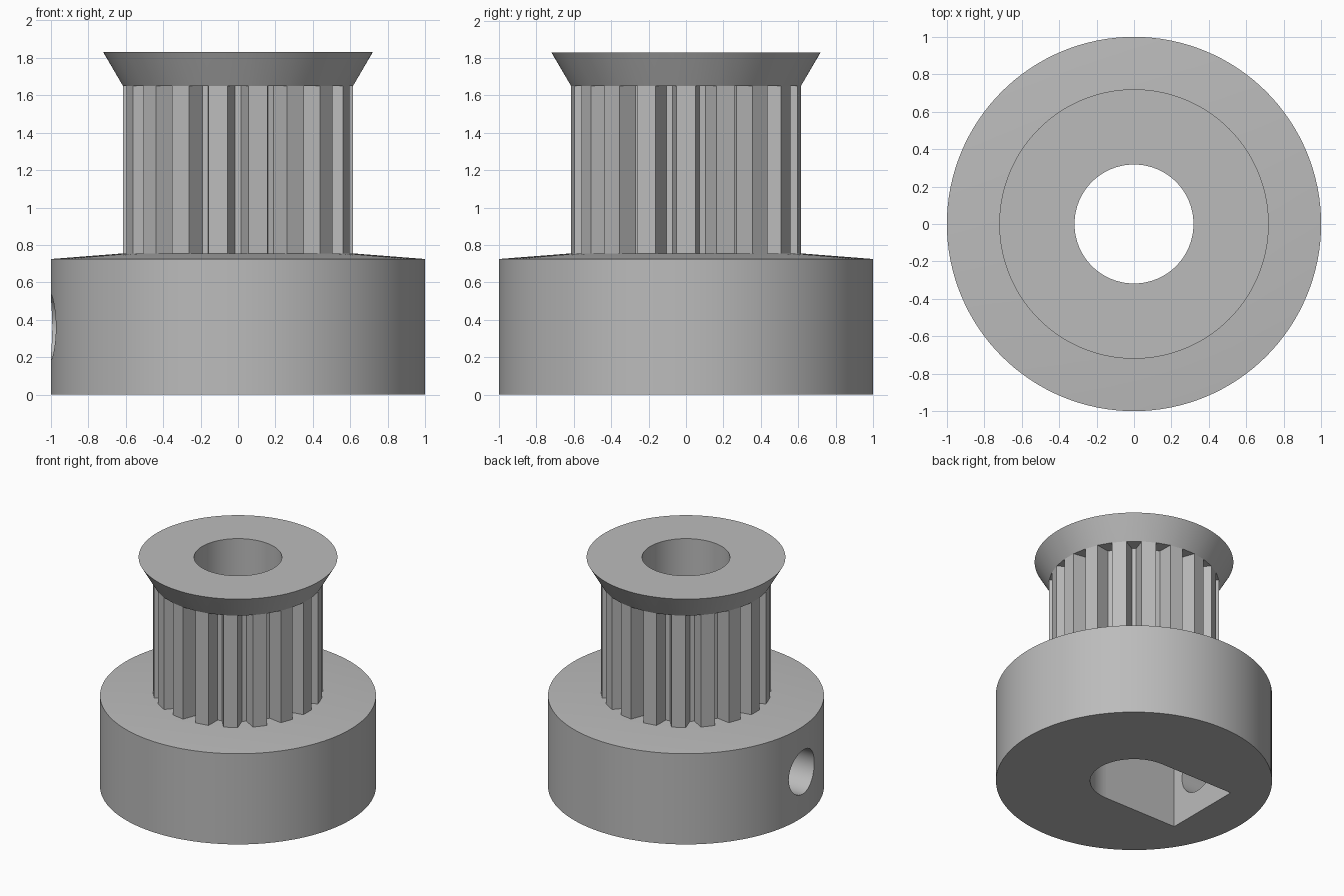
import bpy, bmesh, math

cube = bpy.data.objects.get("Cube")
if cube:
    bpy.data.objects.remove(cube, do_unlink=True)

TEETH = 18
TIP, ROOT = 0.617, 0.51            # tooth tip and groove radius
TIP_HALF, ROOT_HALF = 4.8, 1.8     # half angles of tooth top and groove floor
HUB_Z, BARREL_Z, RIM_Z, TOP_Z = 0.725, 0.755, 1.65, 1.83
BORE = 0.318

grey = bpy.data.materials.new("plain grey")
grey.use_nodes = True
colour = (0.5, 0.5, 0.5, 1)
grey.diffuse_color = colour
grey.node_tree.nodes["Principled BSDF"].inputs["Base Color"].default_value = colour


def polar(r, deg, z):
    a = math.radians(deg)
    return (r * math.cos(a), r * math.sin(a), z)


def circle(r, z, n=128):
    return [polar(r, 360 * i / n, z) for i in range(n)]


def tooth_tips(z):
    return [polar(TIP, 360 * i / TEETH + s * TIP_HALF, z)
            for i in range(TEETH) for s in (-1, 1)]


def tooth_outline(z):
    pitch = 360 / TEETH
    points = []
    for i in range(TEETH):
        mid, gap = i * pitch, (i + 0.5) * pitch
        points += [polar(TIP, mid - TIP_HALF, z), polar(TIP, mid + TIP_HALF, z),
                   polar(ROOT, gap - ROOT_HALF, z), polar(ROOT, gap + ROOT_HALF, z)]
    return points


def finish(name, bm):
    bmesh.ops.recalc_face_normals(bm, faces=bm.faces)
    mesh = bpy.data.meshes.new(name)
    bm.to_mesh(mesh)
    bm.free()
    mesh.materials.append(grey)
    obj = bpy.data.objects.new(name, mesh)
    bpy.context.collection.objects.link(obj)
    return obj


def hull(name, points):
    """Solid wrapped tightly round the given points."""
    bm = bmesh.new()
    verts = [bm.verts.new(p) for p in points]
    bmesh.ops.convex_hull(bm, input=verts)
    bmesh.ops.dissolve_limit(bm, angle_limit=0.001, verts=bm.verts, edges=bm.edges)
    return finish(name, bm)


def prism(name, points, height):
    bm = bmesh.new()
    face = bm.faces.new([bm.verts.new(p) for p in points])
    top = bmesh.ops.extrude_face_region(bm, geom=[face])["geom"]
    bmesh.ops.translate(bm, vec=(0, 0, height),
                        verts=[v for v in top if isinstance(v, bmesh.types.BMVert)])
    return finish(name, bm)


def cut(obj, cutters):
    for c in cutters:
        mod = obj.modifiers.new(c.name, 'BOOLEAN')
        mod.operation, mod.solver, mod.object = 'DIFFERENCE', 'EXACT', c
    graph = bpy.context.evaluated_depsgraph_get()
    mesh = bpy.data.meshes.new_from_object(obj.evaluated_get(graph))
    obj.modifiers.clear()
    obj.data = mesh


# Solid parts: wide hub with sloped top, toothed barrel, flared rim
hub = hull("hub", circle(1, 0) + circle(1, HUB_Z) + tooth_tips(BARREL_Z))
barrel = prism("toothed_barrel", tooth_outline(BARREL_Z), RIM_Z - BARREL_Z)
rim = hull("flared_rim", tooth_tips(RIM_Z) + circle(0.72, TOP_Z))

# Cutters: shaft bore, square pocket beside it, screw hole through the side
bore = prism("bore_cutter", circle(BORE, -0.5, 96), 3)
pocket = prism("pocket_cutter", [(-0.647, -BORE, -0.5), (0, -BORE, -0.5),
                                 (0, BORE, -0.5), (-0.647, BORE, -0.5)], 1.15)
screw = prism("screw_cutter", circle(0.175, 0, 48), 1.2)
screw.rotation_euler = (0, -math.pi / 2, 0)
screw.location = (-0.1, -0.055, 0.36)

cut(hub, [bore, pocket, screw])
cut(barrel, [bore])
cut(rim, [bore])
for helper in (bore, pocket, screw):
    bpy.data.objects.remove(helper, do_unlink=True)

# Smooth the round walls, keep the corners crisp
for part in (hub, barrel, rim):
    bpy.ops.object.select_all(action='DESELECT')
    part.select_set(True)
    bpy.context.view_layer.objects.active = part
    bpy.ops.object.shade_smooth_by_angle(angle=math.radians(20))
